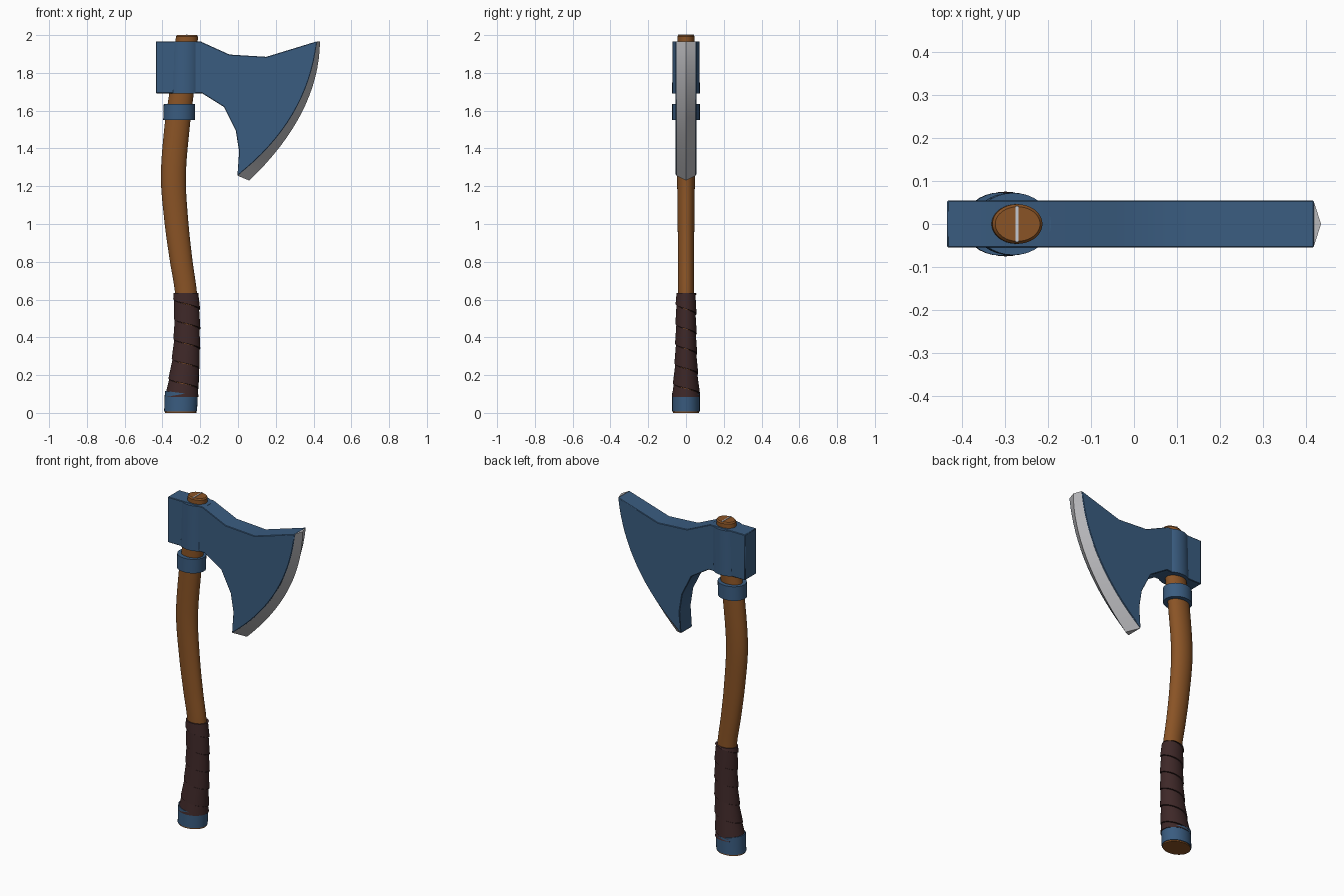
import bpy, bmesh, math
from mathutils import Vector

if "Cube" in bpy.data.objects:
    bpy.data.objects.remove(bpy.data.objects["Cube"])


def material(name, rgb):
    m = bpy.data.materials.new(name)
    m.diffuse_color = (*rgb, 1)
    m.use_nodes = True
    m.node_tree.nodes["Principled BSDF"].inputs["Base Color"].default_value = m.diffuse_color
    return m


STEEL = material("blue steel", (0.042, 0.107, 0.215))
WOOD = material("brown wood", (0.255, 0.088, 0.019))
LEATHER = material("dark leather", (0.048, 0.021, 0.021))
EDGE = material("sharpened edge", (0.48, 0.48, 0.50))
WEDGE = material("wedge metal", (0.55, 0.58, 0.65))


def make(name, verts, faces, mat, smooth=True, weld=False):
    me = bpy.data.meshes.new(name)
    me.from_pydata(verts, [], faces)
    bm = bmesh.new()
    bm.from_mesh(me)
    if weld:
        bmesh.ops.remove_doubles(bm, verts=bm.verts, dist=1e-5)
    bmesh.ops.recalc_face_normals(bm, faces=bm.faces)
    bm.to_mesh(me)
    bm.free()
    me.materials.append(mat)
    ob = bpy.data.objects.new(name, me)
    bpy.context.collection.objects.link(ob)
    if smooth:
        bpy.ops.object.select_all(action='DESELECT')
        ob.select_set(True)
        bpy.context.view_layer.objects.active = ob
        bpy.ops.object.shade_smooth_by_angle(angle=math.radians(35))
    return ob


def loft(name, sections, mat, n=32):
    """Capped stack of ellipses (z, centre x, rx, ry, slope along x)."""
    verts, faces = [], []
    for z, cx, rx, ry, slope in sections:
        for i in range(n):
            a = 2 * math.pi * i / n
            verts.append((cx + rx * math.cos(a), ry * math.sin(a),
                          z + slope * math.cos(a) * rx))
    for k in range(len(sections) - 1):
        for i in range(n):
            j = (i + 1) % n
            faces.append((k*n + i, k*n + j, k*n + n + j, k*n + n + i))
    faces += [tuple(range(n)), tuple(range(len(verts) - n, len(verts)))]
    return make(name, verts, faces, mat)


# Handle shape: z, centre x, half width x, half width y
KEYS = [(0, -.304, .083, .069), (.1, -.297, .076, .062), (.25, -.279, .065, .050),
        (.42, -.270, .059, .045), (.63, -.275, .058, .043), (.8, -.300, .060, .043),
        (1.0, -.325, .063, .044), (1.25, -.342, .066, .047), (1.53, -.321, .067, .048),
        (1.67, -.302, .065, .048), (1.85, -.280, .061, .047), (2.0, -.270, .058, .046)]


def spine(z):
    """Smooth interpolation of the handle keys."""
    k = next((i for i in range(len(KEYS) - 1) if z <= KEYS[i + 1][0]), len(KEYS) - 2)
    p1, p2 = KEYS[k], KEYS[k + 1]
    p0, p3 = KEYS[max(k - 1, 0)], KEYS[min(k + 2, len(KEYS) - 1)]
    h = p2[0] - p1[0]
    t = (z - p1[0]) / h
    out = []
    for c in (1, 2, 3):
        m1 = (p2[c] - p0[c]) / (p2[0] - p0[0]) * h
        m2 = (p3[c] - p1[c]) / (p3[0] - p1[0]) * h
        out.append((2*t**3 - 3*t**2 + 1) * p1[c] + (t**3 - 2*t**2 + t) * m1
                   + (3*t**2 - 2*t**3) * p2[c] + (t**3 - t**2) * m2)
    return out


# Wooden handle with a small chamfer on top
rows = [(z, *spine(z), 0) for z in [1.992 * i / 50 for i in range(51)]]
cx, rx, ry = spine(2.0)
rows.append((2.0, cx, rx - .006, ry - .006, 0))
loft("handle", rows, WOOD)

# Metal wedge in the handle top
bpy.ops.mesh.primitive_cube_add(size=1, location=(-.271, 0, 1.99))
wedge = bpy.context.object
wedge.name = wedge.data.name = "wedge"
wedge.scale = (.007, .084, .024)
wedge.data.materials.append(WEDGE)

# Leather grip: overlapping helical strip, trimmed flat at both ends
PITCH, TURNS, N = .105, 7, 32
TOP, BOTTOM = .635, .085
verts, faces = [], []
for i in range(TURNS * N + 1):
    a = 2 * math.pi * i / N
    mid = TOP + .07 - PITCH * i / N
    up, low = mid + PITCH / 2, mid - PITCH / 2 + .003
    for z, off in ((up, 0), (up, .007), (low, .012), (low, 0)):
        z = max(BOTTOM, min(TOP, z))
        cx, rx, ry = spine(z)
        verts.append((cx + (rx + off) * math.cos(a), (ry + off) * math.sin(a), z))
for i in range(TURNS * N):
    for k in range(3):
        p = i * 4 + k
        faces.append((p, p + 1, p + 5, p + 4))
make("leather_grip", verts, faces, LEATHER, weld=True)

# Steel fittings: pommel ring, collar and the eye around the handle
loft("pommel_ring", [(.008, -.304, .087, .073, 0), (.105, -.300, .087, .073, -.13)], STEEL)
loft("collar", [(1.55, -.312, .084, .073, 0), (1.635, -.310, .083, .073, 0)], STEEL)
loft("eye_socket", [(1.692, -.284, .091, .073, 0), (1.965, -.280, .088, .072, 0)], STEEL)


def arc(p0, p1, p2, n=16):
    p0, p1, p2 = Vector(p0), Vector(p1), Vector(p2)
    return [p0 * (1-t)**2 + p1 * 2*t*(1-t) + p2 * t*t for t in (i / n for i in range(n + 1))]


# Axe head: flat-sided plate from one outline
inner = arc((.418, 1.967), (.371, 1.548), (-.003, 1.256))
outer = arc((.434, 1.967), (.430, 1.585), (.060, 1.23))
outline = [(-.434, 1.967), (-.2, 1.967), (-.045, 1.897), (.15, 1.885)]
outline += [tuple(p) for p in inner]
outline += [(.006, 1.385), (-.012, 1.495), (-.075, 1.62), (-.19, 1.692), (-.434, 1.692)]
n, H = len(outline), .055
verts = [(x, s * H, z) for s in (-1, 1) for x, z in outline]
faces = [tuple(range(n)), tuple(range(2*n - 1, n - 1, -1))]
faces += [(i, (i + 1) % n, n + (i + 1) % n, n + i) for i in range(n)]
head = make("axe_head", verts, faces, STEEL)
bev = head.modifiers.new("edge bevel", 'BEVEL')
bev.width, bev.segments, bev.angle_limit = .003, 1, math.radians(40)

# Sharpened edge: wedge section swept along the blade
verts, faces = [], []
for p, q in zip(inner, outer):
    verts += [(p.x, -.05, p.y), (q.x, 0, q.y), (p.x, .05, p.y)]
for i in range(len(inner) - 1):
    for k in range(3):
        j = (k + 1) % 3
        faces.append((3*i + k, 3*i + j, 3*i + 3 + j, 3*i + 3 + k))
faces += [(0, 1, 2), tuple(range(len(verts) - 3, len(verts)))]
make("cutting_edge", verts, faces, EDGE)
